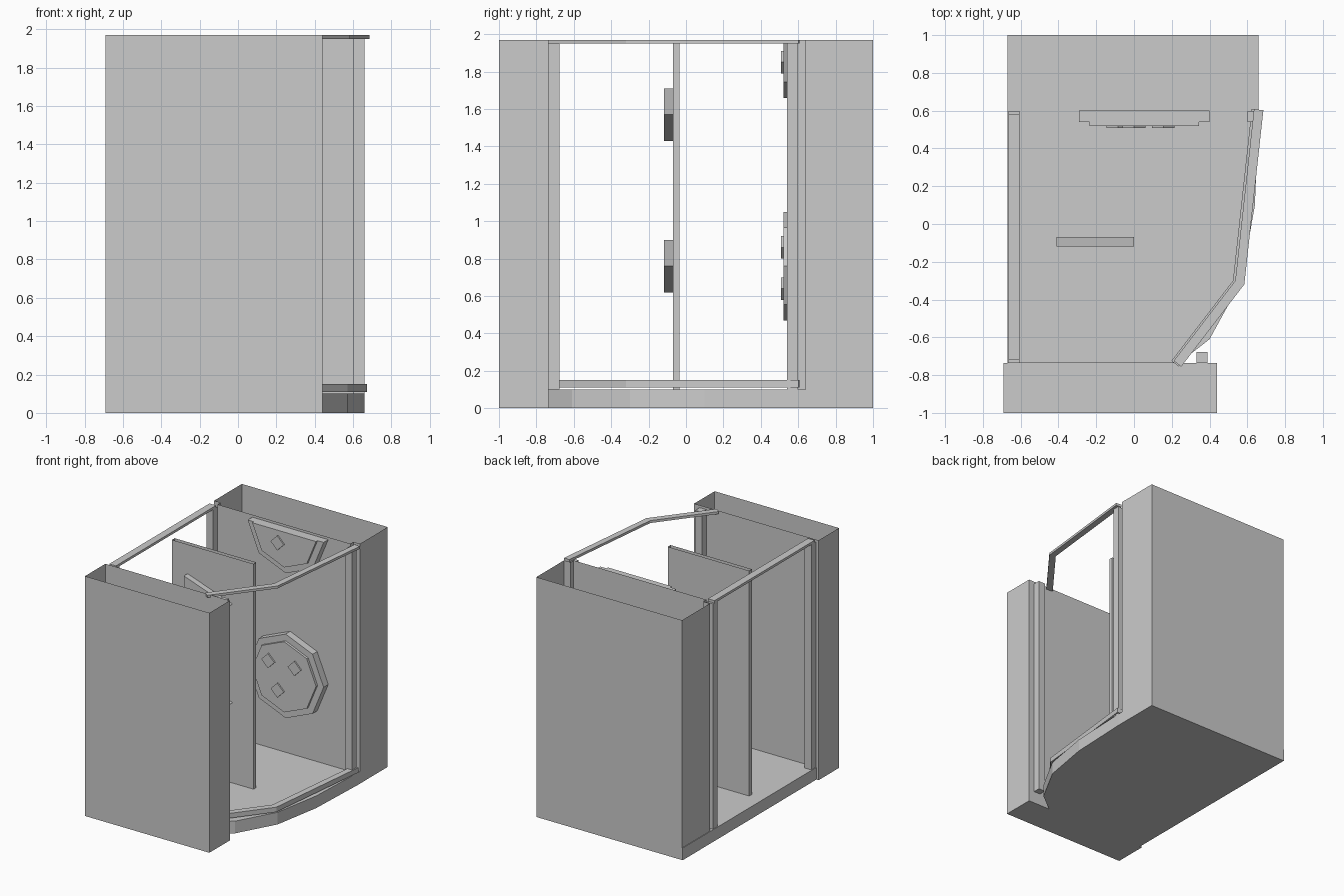
import bpy, bmesh, math
from mathutils import Vector

cube = bpy.data.objects.get("Cube")
if cube:
    bpy.data.objects.remove(cube, do_unlink=True)

grey = bpy.data.materials.new("plain_grey")
grey.use_nodes = True
grey.diffuse_color = (0.6, 0.6, 0.6, 1)
grey.node_tree.nodes["Principled BSDF"].inputs["Base Color"].default_value = (0.6, 0.6, 0.6, 1)


def prism(name, outline, low, high, axis="z", open_top=False):
    """Extrude a flat outline along z, or an (x, z) outline along y."""
    def place(p, d):
        return (p[0], p[1], d) if axis == "z" else (p[0], d, p[1])
    bm = bmesh.new()
    a = [bm.verts.new(place(p, low)) for p in outline]
    b = [bm.verts.new(place(p, high)) for p in outline]
    n = len(outline)
    for i in range(n):
        j = (i + 1) % n
        bm.faces.new((a[i], a[j], b[j], b[i]))
    bm.faces.new(a[::-1])
    top = bm.faces.new(b)
    bmesh.ops.recalc_face_normals(bm, faces=bm.faces)
    if open_top:
        bmesh.ops.delete(bm, geom=[top], context="FACES_ONLY")
    mesh = bpy.data.meshes.new(name)
    bm.to_mesh(mesh)
    bm.free()
    mesh.materials.append(grey)
    obj = bpy.data.objects.new(name, mesh)
    bpy.context.collection.objects.link(obj)
    return obj


def rect(x0, x1, y0, y1):
    return [(x0, y0), (x1, y0), (x1, y1), (x0, y1)]


def ngon(cx, cz, r, sides, steps=None):
    steps = sides if steps is None else steps
    return [(cx + r * math.cos(math.tau * i / sides),
             cz - r * math.sin(math.tau * i / sides)) for i in range(steps)]


def band(path, width):
    """Outline of a mitred strip that follows a path."""
    pts = [Vector(p) for p in path]
    sides = ([], [])
    for i, p in enumerate(pts):
        dirs = [(pts[k + 1] - pts[k]).normalized() for k in (i - 1, i) if 0 <= k < len(pts) - 1]
        normals = [Vector((-d.y, d.x)) for d in dirs]
        m = sum(normals, Vector((0, 0))).normalized()
        off = m * (width / 2 / m.dot(normals[0]))
        sides[0].append(tuple(p + off))
        sides[1].append(tuple(p - off))
    return sides[0] + sides[1][::-1]


# Floor slab with the bowed side
prism("floor_slab", [(-0.67, 1), (-0.67, -0.735), (0.24, -0.735), (0.4, -0.61),
                     (0.57, -0.3), (0.64, 0.1), (0.66, 0.6), (0.66, 1)], 0, 0.1)

# Hollow end cabinets, open at the top
prism("front_cabinet", rect(-0.69, 0.44, -1, -0.735), 0, 1.97, open_top=True)
prism("back_cabinet", [(-0.665, 1), (-0.665, 0.64), (-0.605, 0.64), (-0.605, 0.6),
                       (0.6, 0.6), (0.6, 0.64), (0.66, 0.64), (0.66, 1)],
      0.1, 1.97, open_top=True)

# Corner posts
for name, x, y in (("front_left_post", 0.33, -0.735), ("front_right_post", -0.665, -0.735),
                   ("back_left_post", 0.6, 0.54), ("back_right_post", -0.665, 0.54)):
    prism(name, rect(x, x + 0.06, y, y + 0.058), 0.1, 1.95)

# Rails
bend = [(0.66, 0.605), (0.56, -0.31), (0.23, -0.74)]
prism("upper_bent_rail", band(bend, 0.05), 1.95, 1.97)
prism("lower_bent_rail", band([(x - 0.012, y) for x, y in bend], 0.05), 0.11, 0.15)
prism("upper_straight_rail", rect(-0.665, -0.605, -0.72, 0.58), 1.95, 1.97)

# Middle partition with two arrow plates
prism("partition", rect(-0.55, 0.19, -0.07, -0.035), 0.1, 1.95, open_top=True)
for name, z in (("upper_arrow", 1.57), ("lower_arrow", 0.76)):
    prism(name, [(-0.41, z + 0.14), (-0.41, z - 0.14), (0, z)], -0.118, -0.07, "y")

# Octagonal plates with studs on the back cabinet
for name, z, steps in (("lower", 0.76, 8), ("upper", 1.95, 5)):
    prism(name + "_plate_rim", ngon(0.055, z, 0.345, 8, steps), 0.54, 0.6, "y")
    prism(name + "_plate_face", ngon(0.055, z, 0.29, 8, steps), 0.52, 0.54, "y")
for name, x, z in (("right_stud", -0.085, 0.86), ("left_stud", 0.155, 0.86),
                   ("low_stud", 0.0, 0.64), ("upper_stud", 0.0, 1.85)):
    prism(name, ngon(x, z, 0.06, 4), 0.508, 0.52, "y")
